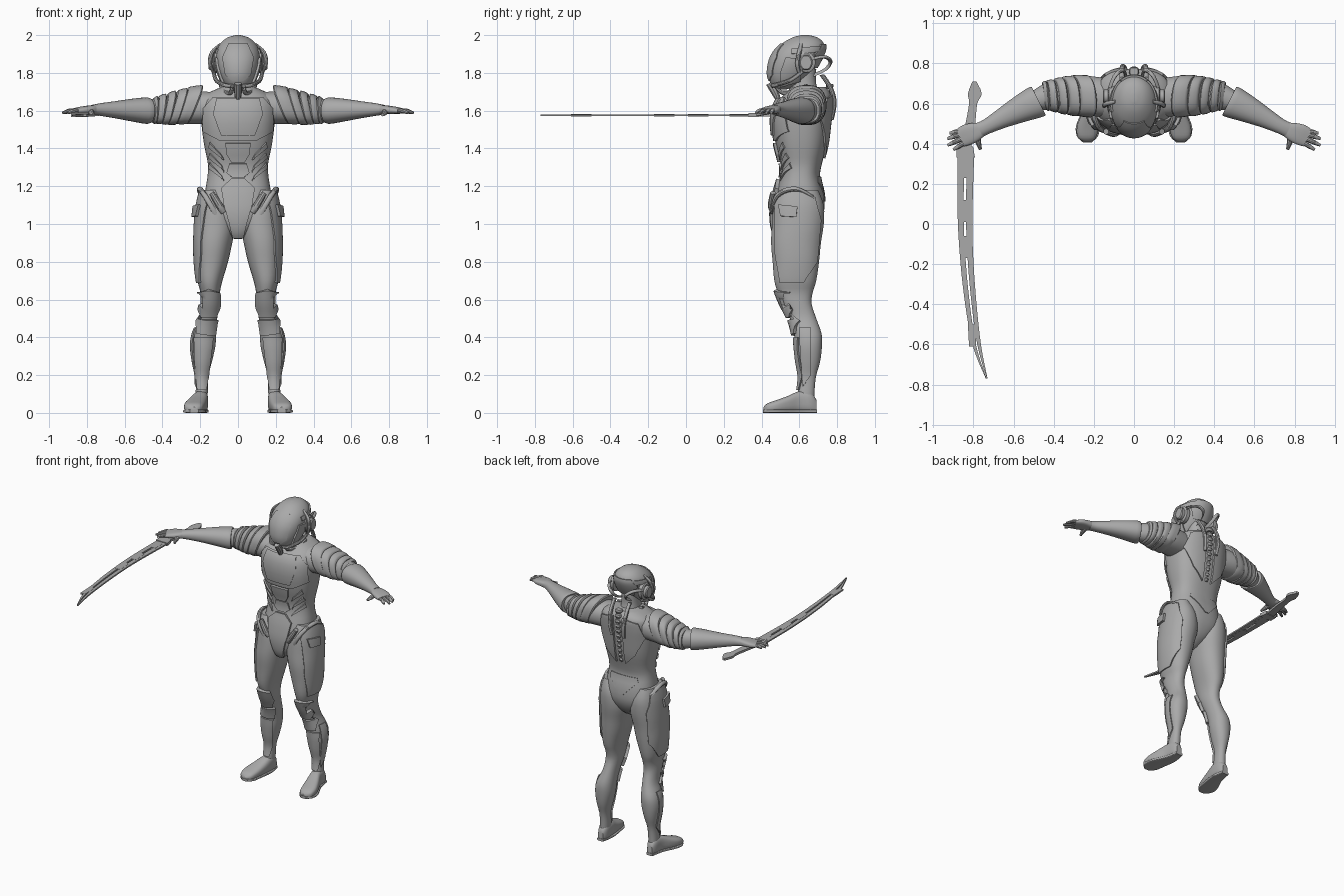
import bpy, bmesh, math
from mathutils import Vector
from mathutils.bvhtree import BVHTree

if "Cube" in bpy.data.objects:
    bpy.data.objects.remove(bpy.data.objects["Cube"])

grey = bpy.data.materials.new("armour_grey")
grey.use_nodes = True
GREY = (0.4, 0.4, 0.4, 1)
grey.diffuse_color = GREY
grey.node_tree.nodes["Principled BSDF"].inputs["Base Color"].default_value = GREY
made = []


def finish(name, bm, mirror=False):
    me = bpy.data.meshes.new(name)
    bm.to_mesh(me)
    ob = bpy.data.objects.new(name, me)
    bpy.context.collection.objects.link(ob)
    me.materials.append(grey)
    if mirror:
        ob.modifiers.new("other_side", "MIRROR").use_mirror_merge = False
    made.append(ob)
    return BVHTree.FromBMesh(bm)


def smooth_rows(rows, steps):
    """Catmull-Rom interpolation of the section values."""
    out = []
    for i in range(len(rows) - 1):
        p = [rows[max(0, min(len(rows) - 1, i + k))] for k in (-1, 0, 1, 2)]
        for j in range(steps):
            t = j / steps
            out.append([b + t * (c - a) / 2 + t * t * (2 * a - 5 * b + 4 * c - d) / 2
                        + t ** 3 * (3 * b - a - 3 * c + d) / 2 for a, b, c, d in zip(*p)])
    return out + [list(rows[-1])]


def loft(name, rows, place, n=28, power=2.2, steps=3, mirror=False):
    bm = bmesh.new()
    rings = []
    for row in smooth_rows(rows, steps):
        ring = []
        for k in range(n):
            a = 2 * math.pi * (k + 0.5) / n
            c, s = (math.copysign(abs(v) ** (2 / power), v) for v in (math.cos(a), math.sin(a)))
            ring.append(bm.verts.new(place(row, c, s)))
        rings.append(ring)
    for a, b in zip(rings, rings[1:]):
        for k in range(n):
            bm.faces.new((a[k], a[(k + 1) % n], b[(k + 1) % n], b[k]))
    bm.faces.new(rings[0])
    bm.faces.new(rings[-1])
    bmesh.ops.recalc_face_normals(bm, faces=bm.faces)
    return finish(name, bm, mirror)


# Section layouts: upright (z, x0, x1, y0, y1), limb (x, y, z, ry, rz), flat (y, x0, x1, z0, z1)
def upright(r, c, s):
    return ((r[1] + r[2]) / 2 + c * (r[2] - r[1]) / 2, (r[3] + r[4]) / 2 + s * (r[4] - r[3]) / 2, r[0])


def limb(shear_y, shear_z):
    return lambda r, c, s: (r[0] + shear_y * c * r[3] - shear_z * s * r[4], r[1] + c * r[3], r[2] + s * r[4])


def flat(r, c, s):
    return ((r[1] + r[2]) / 2 + c * (r[2] - r[1]) / 2, r[0], (r[3] + r[4]) / 2 + s * (r[4] - r[3]) / 2)


def tube(name, pts, radii, mirror=True, n=10, steps=4):
    rows = [tuple(p) + (r,) for p, r in zip(pts, radii)]
    d = (Vector(pts[-1]) - Vector(pts[0])).normalized()
    u = d.orthogonal().normalized()
    v = d.cross(u)
    return loft(name, rows, lambda r, c, s: Vector(r[:3]) + (u * c + v * s) * r[3], n, 2, steps, mirror)


def sym(pts):
    return pts + [(-x, z) for x, z in reversed(pts)]


def plate(name, body, outline, face, thick=0.01, mirror=False, step=0.015):
    """Convex outline laid on a body surface from the front, back or side."""
    ray = Vector({"front": (0, 1, 0), "back": (0, -1, 0), "side": (-1, 0, 0)}[face])
    us, vs = zip(*outline)
    mid = Vector((sum(us) / len(us), sum(vs) / len(vs), 0))
    size = max(max(us) - min(us), max(vs) - min(vs))
    bm = bmesh.new()
    cells = max(4, int(2 * size / step))
    bmesh.ops.create_grid(bm, x_segments=cells, y_segments=cells, size=size)
    bmesh.ops.translate(bm, verts=bm.verts, vec=mid)
    for a, b in zip(outline, outline[1:] + outline[:1]):
        a, b = Vector((*a, 0)), Vector((*b, 0))
        if (b - a).length < 1e-5:
            continue
        no = Vector((b.y - a.y, a.x - b.x, 0))
        if no.dot(mid - a) > 0:
            no = -no
        bmesh.ops.bisect_plane(bm, geom=bm.verts[:] + bm.edges[:] + bm.faces[:], plane_co=a,
                               plane_no=no, clear_outer=True)
    for v in bm.verts:
        p = Vector((0, v.co.x, v.co.y)) if face == "side" else Vector((v.co.x, 0.6, v.co.y))
        hit = body.ray_cast(p - ray * 2, ray)[0]
        v.co = hit or body.find_nearest(p - ray * 0.15)[0]
    bm.normal_update()
    if sum((f.normal * f.calc_area() for f in bm.faces), Vector()).dot(ray) > 0:
        bmesh.ops.reverse_faces(bm, faces=bm.faces)
        bm.normal_update()
    push = {v: v.normal.copy() for v in bm.verts}
    for v, no in push.items():
        v.co -= no * 0.004
    top = bmesh.ops.extrude_face_region(bm, geom=bm.faces[:])["geom"]
    bm.normal_update()
    for v in [g for g in top if isinstance(g, bmesh.types.BMVert)]:
        v.co += v.normal * (thick + 0.004)
    bmesh.ops.recalc_face_normals(bm, faces=bm.faces)
    finish(name, bm, mirror)


# Torso and neck
torso = loft("torso", [(z, -w, w, a, b) for z, w, a, b in (
    (.92, .02, .5, .6), (.97, .08, .47, .68), (1.06, .17, .46, .73), (1.16, .175, .475, .73),
    (1.25, .162, .5, .71), (1.32, .16, .5, .72), (1.42, .18, .475, .745), (1.54, .195, .46, .76),
    (1.63, .195, .475, .77), (1.685, .17, .52, .77), (1.725, .09, .56, .74))], upright, 40, 2.5)
loft("neck", [(1.66, -.075, .075, .53, .72), (1.74, -.06, .06, .55, .69), (1.82, -.06, .06, .55, .69)], upright)

# Legs and feet
leg = loft("legs", [
    (1.18, .08, .195, .5, .7), (1.1, .03, .215, .465, .73), (1, .012, .225, .455, .73), (.9, .03, .228, .45, .715),
    (.8, .052, .226, .458, .705), (.7, .082, .215, .467, .69), (.64, .095, .2, .485, .672), (.58, .1, .2, .51, .665),
    (.5, .11, .205, .55, .69), (.42, .115, .238, .572, .718), (.35, .12, .247, .578, .72), (.27, .138, .237, .587, .71),
    (.19, .158, .222, .6, .688), (.1, .16, .225, .59, .68), (.04, .165, .225, .58, .68)], upright, mirror=True)
loft("shoes", [(.41, .215, .25, 0, .03), (.43, .19, .28, 0, .05), (.48, .175, .285, 0, .068), (.54, .165, .265, 0, .09),
               (.6, .158, .238, 0, .115), (.66, .16, .228, 0, .11), (.69, .175, .215, 0, .07)],
     flat, power=2.8, mirror=True)
loft("soles", [(.407, .21, .255, 0, .018), (.44, .178, .286, 0, .018), (.5, .168, .286, 0, .018),
               (.6, .155, .24, 0, .018), (.693, .17, .22, 0, .018)], flat, power=5, mirror=True)

# Arms, shoulder bands and hands
loft("upper_arms", [(.14, .63, 1.615, .1, .085), (.25, .64, 1.615, .1, .085), (.35, .64, 1.605, .08, .075),
                    (.43, .635, 1.6, .066, .066), (.5, .61, 1.6, .05, .055)], limb(.2, 0), mirror=True)
for i, (x, w, r, cz) in enumerate(((.225, .075, .104, 1.632), (.295, .05, .098, 1.622),
                                   (.345, .042, .09, 1.616), (.388, .04, .08, 1.61), (.425, .025, .074, 1.605))):
    rows = [(x, .635, cz, r * .9, r * .86), (x + .008, .637, cz, r * 1.02, r),
            (x + w - .008, .64, cz - .004, r * .97, r * .95), (x + w, .64, cz - .004, r * .88, r * .86)]
    loft("shoulder_band_%d" % (i + 1), rows, limb(.1, .4 - .09 * i), power=2.5, steps=2, mirror=True)
loft("forearms", [(.475, .612, 1.6, .058, .058), (.482, .61, 1.6, .073, .07), (.56, .575, 1.603, .062, .06),
                  (.65, .53, 1.605, .046, .045), (.73, .487, 1.606, .034, .033), (.77, .468, 1.605, .034, .026)],
     limb(.5, 0), mirror=True)
loft("palms", [(.755, .475, 1.605, .03, .024), (.79, .46, 1.605, .042, .022), (.83, .445, 1.602, .047, .019),
               (.865, .428, 1.598, .042, .014)], limb(.5, 0), power=2.8, mirror=True)
for name, base, tip in (("little", (.87, .462), (.918, .452)), ("ring", (.868, .445), (.929, .425)),
                        ("middle", (.858, .425), (.928, .392)), ("index", (.845, .405), (.9, .37))):
    pts = [(*base, 1.599), ((base[0] + tip[0]) / 2, (base[1] + tip[1]) / 2, 1.598), (*tip, 1.588)]
    tube(name + "_fingers", pts, (.013, .012, .007))
tube("thumbs", [(.78, .445, 1.6), (.775, .405, 1.588), (.765, .372, 1.578)], (.018, .014, .008))

# Helmet
helmet = loft("helmet", [(z, -w, w, a, b) for z, w, a, b in (
    (1.712, .035, .475, .53), (1.74, .07, .45, .6), (1.79, .097, .433, .66), (1.85, .113, .438, .7),
    (1.9, .115, .458, .725), (1.94, .104, .49, .735), (1.97, .08, .53, .72), (1.99, .05, .57, .69),
    (2, .012, .61, .65))], upright, 36, 2.1)
plate("helmet_side_bands", helmet, [(.56, 1.925), (.73, 1.945), (.735, 1.915), (.56, 1.9)], "side", .009, True)
plate("helmet_cheek_guards", helmet, [(.53, 1.88), (.62, 1.88), (.6, 1.76), (.5, 1.73), (.5, 1.8)], "side", .012, True)
plate("visor", helmet, sym([(.05, 1.95), (.08, 1.88), (.065, 1.79), (.03, 1.76)]), "front", .006)
plate("helmet_back_plate", helmet, sym([(.06, 1.95), (.09, 1.9), (.06, 1.83)]), "back", .01)
for name, x, r, l in (("ear_discs", .1, .05, .03), ("ear_hubs", .12, .036, .035)):
    loft(name, [(x, .635, 1.855, r, r * 1.15), (x + l - .006, .635, 1.855, r, r * 1.15),
                (x + l, .635, 1.855, r * .8, r)], limb(0, 0), 20, 2, 1, True)
tube("ear_arches", [(.13, .6, 1.8), (.148, .59, 1.85), (.135, .6, 1.91), (.09, .61, 1.955)], (.01, .012, .012, .008))
tube("rear_hoses", [(.13, .65, 1.87), (.1, .73, 1.885), (.06, .765, 1.86), (.04, .74, 1.82), (.035, .68, 1.79)],
     [.011] * 5)
tube("jaw_hoses", [(.13, .62, 1.81), (.115, .55, 1.76), (.07, .47, 1.735), (.03, .455, 1.73)], [.011] * 4)
tube("neck_hoses", [(.03, .48, 1.72), (.04, .51, 1.695), (.07, .56, 1.7), (.09, .64, 1.73)], [.012] * 4)
tube("breather", [(0, .44, 1.745), (0, .465, 1.71), (0, .49, 1.655)], (.018, .022, .014), False)

# Front armour
plate("chest_plate", torso, sym([(.13, 1.665), (.178, 1.61), (.18, 1.49), (.09, 1.44)]), "front", .01)
plate("breast_plate", torso, sym([(.11, 1.655), (.125, 1.58), (.085, 1.47)]), "front", .018)
plate("belly_plate", torso, sym([(.065, 1.43), (.058, 1.37), (.035, 1.33)]), "front", .015)
plate("lower_belly_plate", torso, sym([(.045, 1.32), (.06, 1.27), (.03, 1.245)]), "front", .01)
for i in range(3):
    h = 1.42 - i * .055
    plate("rib_strips_%d" % (i + 1), torso, [(.075, h - .08), (.085, h - .055), (.145, h + .01), (.15, h - .015)],
          "front", .01, True)
plate("groin_plate", torso, sym([(.035, 1.235), (.085, 1.185), (.072, 1.1), (.022, .935)]), "front", .02)
tube("hip_canisters", [(.075, .462, 1.06), (.1, .452, 1.1), (.14, .46, 1.165)], (.016, .019, .015))

# Leg armour
plate("thigh_guards", leg, [(.475, 1.1), (.51, 1.165), (.6, 1.178), (.68, 1.14), (.71, 1.02), (.69, .8),
                            (.62, .69), (.5, .69), (.475, .85)], "side", .01, True)
plate("hip_pouches", leg, [(.5, 1.1), (.59, 1.09), (.585, 1.035), (.51, 1.04)], "side", .025, True)
tube("hip_rims", [(.1, .47, 1.02), (.145, .462, 1.1), (.185, .5, 1.165), (.205, .59, 1.185), (.19, .68, 1.14)],
     [.014] * 5)
plate("knee_caps", leg, [(.108, .64), (.155, .655), (.198, .64), (.203, .57), (.185, .51), (.125, .51), (.107, .57)],
      "front", .02, True)
plate("shin_caps", leg, [(.118, .495), (.208, .495), (.212, .42), (.13, .41)], "front", .018, True)
plate("shin_guards", leg, [(.135, .4), (.228, .4), (.225, .28), (.21, .12), (.172, .12), (.15, .28)],
      "front", .01, True)
plate("calf_guards", leg, [(.6, .45), (.66, .45), (.66, .2), (.62, .14)], "side", .008, True)

# Back armour and spine
plate("shoulder_blades", torso, [(.035, 1.69), (.14, 1.665), (.17, 1.56), (.11, 1.43), (.035, 1.35)],
      "back", .012, True)
plate("lower_back_plate", torso, sym([(.1, 1.25), (.11, 1.22), (.015, 1.12)]), "back", .006)
for i in range(11):
    z = 1.73 - i * .036
    w = .026 - i * .0012
    y = torso.ray_cast(Vector((0, 2, min(z, 1.68))), Vector((0, -1, 0)))[0].y
    loft("vertebra_%d" % (i + 1), [(z - .014, -w * .6, w * .6, y - .03, y + .006), (z, -w, w, y - .03, y + .012),
                                   (z + .012, -w * .8, w * .8, y - .03, y + .008)], upright, 12, 3, 1)
tube("back_hoses", [(.06, .72, 1.79), (.06, .765, 1.72), (.055, .785, 1.64), (.045, .77, 1.55)], [.013] * 4)

# Sword: hilt, guard and a curved blade of two rails
Z0, Z1 = 1.568, 1.584
loft("sword_hilt", [(.71, -.805, -.785, Z0, Z1), (.65, -.828, -.757, Z0, Z1), (.6, -.822, -.78, Z0, Z1),
                    (.5, -.84, -.79, Z0, Z1), (.38, -.865, -.81, Z0, Z1)], flat, 4, 20, mirror=False)
loft("sword_guard", [(.385, -.885, -.8, 1.565, 1.587), (.33, -.885, -.79, 1.565, 1.587)], flat, 4, 20, 1)
curve = [(.35, -.88, -.795), (.1, -.88, -.803), (-.1, -.872, -.803), (-.35, -.848, -.788),
         (-.6, -.805, -.762), (-.77, -.738, -.729)]
for name, a, b in (("blade_edge", 0, .42), ("blade_spine", .56, 1)):
    loft(name, [(y, l + (r - l) * a, l + (r - l) * b, 1.571, 1.581) for y, l, r in curve], flat, 4, 20, 5)
for i, y in enumerate((.34, .12, -.06, -.5)):
    x = (-.838, -.841, -.838, -.808)[i]
    loft("blade_bridge_%d" % (i + 1), [(y, x - .02, x + .02, 1.57, 1.582),
                                       (y - .11, x - .014, x + .022, 1.57, 1.582)], flat, 4, 20, 1)

# Smooth shading with sharp creases
bpy.ops.object.select_all(action="DESELECT")
for ob in made:
    ob.select_set(True)
bpy.context.view_layer.objects.active = made[0]
bpy.ops.object.shade_smooth_by_angle(angle=math.radians(35))
